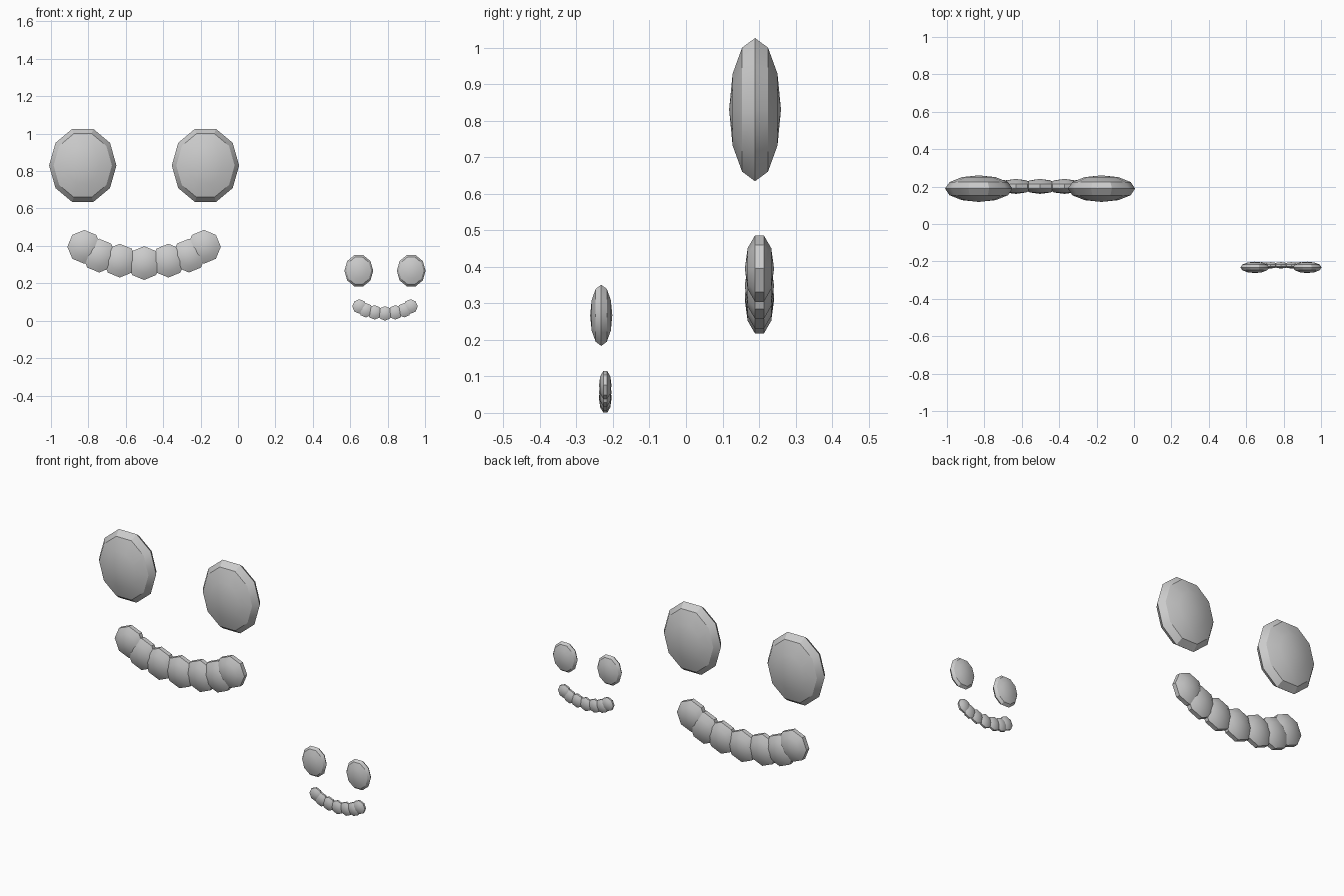
import bpy, math

if "Cube" in bpy.data.objects:
    bpy.data.objects.remove(bpy.data.objects["Cube"])

grey = bpy.data.materials.new("plain_grey")
grey.diffuse_color = (0.6, 0.6, 0.6, 1)
grey.use_nodes = True
grey.node_tree.nodes["Principled BSDF"].inputs["Base Color"].default_value = grey.diffuse_color


def blob(name, loc, radii, segments, rings):
    """Flattened low-poly ball with its poles facing front and back."""
    bpy.ops.mesh.primitive_uv_sphere_add(segments=segments, ring_count=rings, radius=1)
    ob = bpy.context.object
    ob.name = name
    # lay the poles along y, with a vertex pointing straight up
    for v in ob.data.vertices:
        x, y, z = v.co
        v.co = (x * radii[0], -z * radii[1], y * radii[2])
    if segments % 4:  # turn so that a vertex, not an edge, is on top
        a = math.pi / 2
        for v in ob.data.vertices:
            x, z = v.co.x / radii[0], v.co.z / radii[2]
            v.co.x = (x * math.cos(a) - z * math.sin(a)) * radii[0]
            v.co.z = (x * math.sin(a) + z * math.cos(a)) * radii[2]
    ob.location = loc
    ob.data.materials.append(grey)
    bpy.ops.object.shade_smooth_by_angle(angle=math.radians(30))
    return ob


# half of the smile, from the middle outward: x offset, height above lowest bead
SMILE = [(0, 0), (0.13, 0.013), (0.24, 0.04), (0.32, 0.087)]


def face(tag, s, cx, eye_y, mouth_y, eye_z, mouth_z):
    # eyes
    for side, word in ((-1, "left"), (1, "right")):
        blob(f"{tag}_{word}_eye", (cx + side * 0.328 * s, eye_y, eye_z),
             (0.18 * s, 0.071 * s, 0.206 * s), 10, 6)
    # mouth beads
    for i, (dx, dz) in enumerate(SMILE):
        for side in ((-1, 1) if dx else (1,)):
            blob(f"{tag}_mouth_bead_{i}_{'left' if side < 0 else 'right'}",
                 (cx + side * dx * s, mouth_y, mouth_z + dz * s),
                 (0.095 * s, 0.04 * s, 0.095 * s), 8, 5)


face("large", 1.0, -0.502, 0.189, 0.201, 0.83, 0.308)
face("small", 0.427, 0.786, -0.232, -0.221, 0.267, 0.039)
